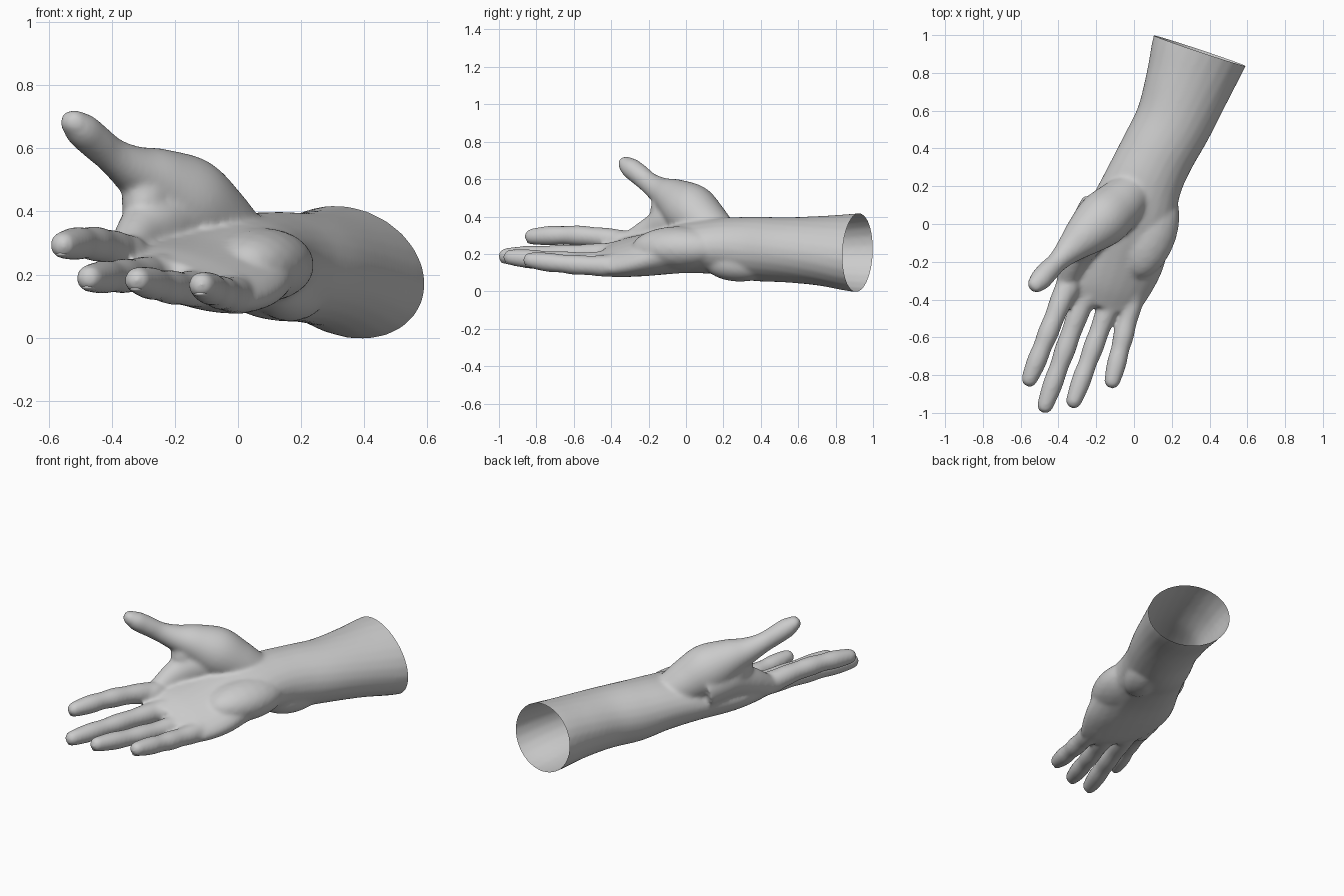
import bpy, bmesh, math
from mathutils import Vector, Matrix

if "Cube" in bpy.data.objects:
    bpy.data.objects.remove(bpy.data.objects["Cube"])

skin = bpy.data.materials.new("light grey")
skin.use_nodes = True
skin.diffuse_color = (0.6, 0.6, 0.6, 1)
skin.node_tree.nodes["Principled BSDF"].inputs["Base Color"].default_value = (0.6, 0.6, 0.6, 1)

SIDES = 24
STEPS = 6


def spline(rows):
    """Smoothly interpolate rows of (x, y, z, half width, half height, roll)."""
    pts = [rows[0]] + rows + [rows[-1]]
    out = []
    for a, b, c, d in zip(pts, pts[1:], pts[2:], pts[3:]):
        for s in range(STEPS):
            t = s / STEPS
            out.append([q + (r - p) * t / 2 + (p - q * 2.5 + r * 2 - w / 2) * t * t
                        + (q * 3 - p - r * 3 + w) / 2 * t ** 3
                        for p, q, r, w in zip(a, b, c, d)])
    return out + [list(rows[-1])]


def loft(bm, rows, round_tip=False):
    """Closed tube of elliptical sections, optionally with a domed end."""
    rows = spline(rows)
    rings = []
    centres = [Vector(r[:3]) for r in rows]
    for i, r in enumerate(rows):
        t = (centres[min(i + 1, len(rows) - 1)] - centres[max(i - 1, 0)]).normalized()
        u = t.cross(Vector((0, 0, 1))).normalized()
        spin = Matrix.Rotation(math.radians(r[5]), 3, t)
        u, v = spin @ u, spin @ u.cross(t)
        sections = [(0, 1)]
        if round_tip and i == len(rows) - 1:
            sections = [(math.sin(k * math.pi / 12), math.cos(k * math.pi / 12)) for k in range(6)]
        for ahead, scale in sections:
            ring = []
            for k in range(SIDES):
                a = math.tau * k / SIDES
                ring.append(bm.verts.new(centres[i] + t * ahead * r[4]
                            + (u * math.cos(a) * r[3] + v * math.sin(a) * r[4]) * scale))
            rings.append(ring)
    for a, b in zip(rings, rings[1:]):
        for k in range(SIDES):
            n = (k + 1) % SIDES
            bm.faces.new((a[k], a[n], b[n], b[k]))
    bm.faces.new(rings[0][::-1])
    bm.faces.new(rings[-1])


def blob(bm, centre, size, turn=0):
    m = (Matrix.Translation(centre) @ Matrix.Rotation(math.radians(turn), 4, 'Z')
         @ Matrix.Diagonal((*size, 1)))
    bmesh.ops.create_icosphere(bm, subdivisions=3, radius=1, matrix=m)


bm = bmesh.new()

# Forearm, wrist and palm, the thumb side rolled upwards
loft(bm, [(0.40, 1.06, 0.208, 0.268, 0.204, -20), (0.348, 0.92, 0.208, 0.264, 0.203, -20),
          (0.283, 0.73, 0.217, 0.232, 0.184, -15), (0.21, 0.54, 0.222, 0.207, 0.174, -8),
          (0.12, 0.37, 0.227, 0.2, 0.172, -3), (0.05, 0.22, 0.24, 0.207, 0.155, -3),
          (-0.02, 0.03, 0.235, 0.238, 0.137, -5), (-0.10, -0.17, 0.203, 0.268, 0.11, -12),
          (-0.16, -0.34, 0.184, 0.245, 0.083, -17), (-0.19, -0.44, 0.182, 0.2, 0.048, -17)])

# Heel of the palm, outer wrist bone and finger pads
blob(bm, (0.08, -0.04, 0.23), (0.148, 0.26, 0.118), -18)
blob(bm, (0.165, 0.29, 0.148), (0.105, 0.2, 0.097), -20)
for x, y, z in [(-0.35, -0.34, 0.26), (-0.24, -0.37, 0.2), (-0.11, -0.38, 0.16), (-0.005, -0.36, 0.14)]:
    blob(bm, (x, y, z), (0.064, 0.11, 0.067), -20)

# Fingers: root, tip and thickness, swelling a little at the joints
fingers = [((-0.335, -0.28, 0.255), (-0.553, -0.82, 0.293), 0.056, 0.022),
           ((-0.238, -0.31, 0.2), (-0.47, -0.96, 0.188), 0.056, 0.002),
           ((-0.09, -0.31, 0.155), (-0.318, -0.935, 0.182), 0.055, -0.01),
           ((0.015, -0.31, 0.135), (-0.115, -0.83, 0.167), 0.055, -0.01)]
profile = [(0, 1.1), (0.25, 1.06), (0.4, 0.96), (0.55, 1.0), (0.68, 0.9), (0.8, 0.95), (0.9, 0.9), (1, 0.78)]
for root, tip, r, lift in fingers:
    a, b = Vector(root), Vector(tip)
    loft(bm, [(*(a.lerp(b, t) + Vector((0, 0, lift * math.sin(math.pi * t)))), r * s, r * s, 0)
              for t, s in profile], True)

# Thumb with its fleshy base, and the web towards the palm
loft(bm, [(0.06, 0.25, 0.275, 0.08, 0.08, 0), (0.00, 0.18, 0.305, 0.11, 0.1, 0),
          (-0.08, 0.10, 0.365, 0.135, 0.128, 0),
          (-0.17, 0.02, 0.435, 0.145, 0.145, 0), (-0.26, -0.06, 0.495, 0.115, 0.11, 0),
          (-0.335, -0.13, 0.535, 0.08, 0.076, 0), (-0.40, -0.195, 0.578, 0.056, 0.058, 0),
          (-0.455, -0.25, 0.624, 0.058, 0.057, 0), (-0.495, -0.295, 0.659, 0.058, 0.055, 0),
          (-0.52, -0.32, 0.681, 0.047, 0.042, 0)], True)
loft(bm, [(-0.16, 0.08, 0.34, 0.13, 0.12, 0), (-0.24, -0.05, 0.365, 0.115, 0.12, 0),
          (-0.31, -0.17, 0.32, 0.08, 0.09, 0), (-0.35, -0.28, 0.268, 0.06, 0.065, 0)], True)
blob(bm, (-0.28, -0.08, 0.43), (0.085, 0.115, 0.12), -20)

bmesh.ops.recalc_face_normals(bm, faces=bm.faces)
source = bpy.data.meshes.new("hand_source")
bm.to_mesh(source)
bm.free()
hand = bpy.data.objects.new("hand_and_forearm", source)
bpy.context.collection.objects.link(hand)

# Fuse all parts into one skin
remesh = hand.modifiers.new("fuse", 'REMESH')
remesh.mode = 'VOXEL'
remesh.voxel_size = 0.0105
smooth = hand.modifiers.new("soften", 'SMOOTH')
smooth.factor = 0.5
smooth.iterations = 14
fused = bpy.data.meshes.new_from_object(hand.evaluated_get(bpy.context.evaluated_depsgraph_get()))
hand.modifiers.clear()

# Cut the forearm open
bm = bmesh.new()
bm.from_mesh(fused)
bmesh.ops.bisect_plane(bm, geom=bm.verts[:] + bm.edges[:] + bm.faces[:], dist=1e-5,
                       plane_co=(0.345, 0.918, 0.21), plane_no=(0.32, 0.947, 0.03), clear_outer=True)
for f in bm.faces:
    f.smooth = True
    f.material_index = 0
bm.to_mesh(fused)
bm.free()
hand.data = fused
fused.materials.clear()
fused.materials.append(skin)
bpy.data.meshes.remove(source)

# Fingernails on the backs of the fingers
bm = bmesh.new()
for root, tip, r, lift in fingers:
    d = (Vector(tip) - Vector(root)).normalized()
    blob(bm, Vector(tip) - d * 0.004 - Vector((0, 0, r * 0.5)), (0.025, 0.036, 0.012),
         math.degrees(math.atan2(d.y, d.x)) + 90)
for f in bm.faces:
    f.smooth = True
mesh = bpy.data.meshes.new("fingernails")
bm.to_mesh(mesh)
bm.free()
mesh.materials.append(skin)
bpy.context.collection.objects.link(bpy.data.objects.new("fingernails", mesh))
